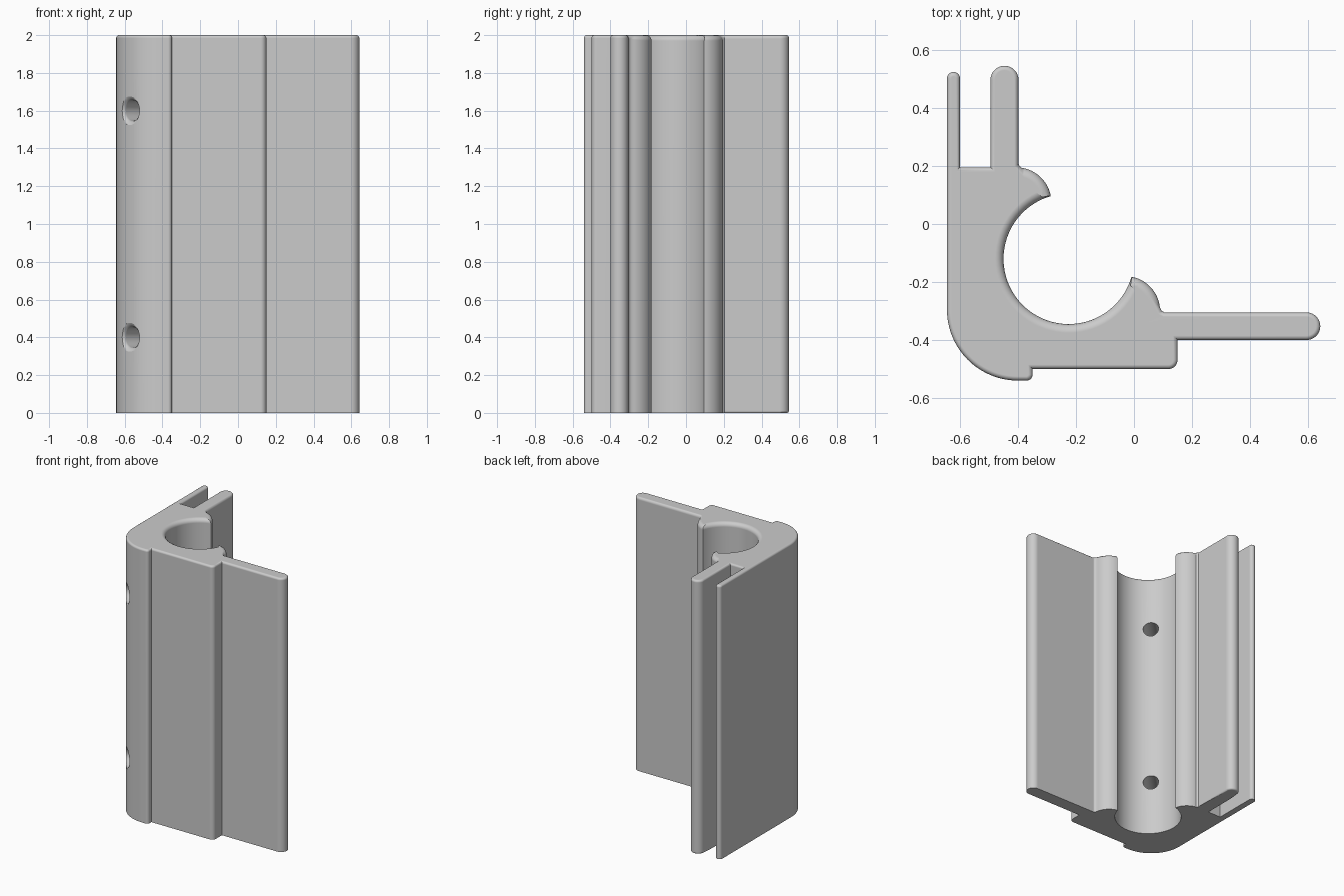
import bpy
import bmesh
from math import sin, cos, pi, radians
from mathutils import Vector

default = bpy.data.objects.get("Cube")
if default:
    bpy.data.objects.remove(default, do_unlink=True)

HEIGHT = 2.0
BORE = Vector((-0.225, -0.12, 0))


def arc(cx, cy, r, start, end, n):
    """Points along an arc, angles in degrees."""
    angles = [radians(start + (end - start) * i / n) for i in range(n + 1)]
    return [(cx + r * cos(a), cy + r * sin(a)) for a in angles]


def new_object(name, bm):
    mesh = bpy.data.meshes.new(name)
    bm.to_mesh(mesh)
    bm.free()
    obj = bpy.data.objects.new(name, mesh)
    bpy.context.collection.objects.link(obj)
    return obj


# Outer outline: thin fin, rounded corner, steps, side fin
outer = arc(-0.6225, 0.502, 0.0225, 0, 180, 12)
outer += arc(-0.40, -0.295, 0.245, 180, 270, 24)
outer += arc(-0.37, -0.52, 0.02, 270, 360, 6) + [(-0.35, -0.50)]
outer += arc(0.12, -0.47, 0.03, 270, 360, 6) + [(0.15, -0.40)]
outer += arc(0.595, -0.3525, 0.0475, 270, 450, 16)
outer += [(0.105, -0.305), (0.095, -0.299)]

# Inner outline: lip, round bore, lip
inner = arc(-0.03, -0.30, 0.12, 6, 79, 12)
inner += arc(BORE.x, BORE.y, 0.225, -16, -254, 48)
inner += arc(-0.405, 0.075, 0.12, 11, 82, 12)

# Thick fin and slot floor
back = [(-0.398, 0.205)] + arc(-0.4465, 0.497, 0.0485, 0, 180, 16)
back += [(-0.495, 0.195), (-0.60, 0.195)]

# Extrude the outline, weighting the rim edges for rounding
outline = outer + inner + back
bm = bmesh.new()
weight = bm.edges.layers.float.new("bevel_weight_edge")
low = [bm.verts.new((x, y, 0)) for x, y in outline]
high = [bm.verts.new((x, y, HEIGHT)) for x, y in outline]
bm.faces.new(reversed(low))
bm.faces.new(high)
count = len(outline)
for i in range(count):
    j = (i + 1) % count
    bm.faces.new((low[i], low[j], high[j], high[i]))
    on_bore = len(outer) <= i < len(outer) + len(inner) - 1
    bm.edges.get((high[i], high[j]))[weight] = 1.0 if on_bore else 0.5
    if min(low[i].co.y, low[j].co.y) > 0.2 and low[i].co.x > -0.5:
        bm.edges.get((low[i], low[j]))[weight] = 0.4
bracket = new_object("corner_bracket", bm)

# Cutter for two countersunk screw holes through the rounded corner
hole_profile = [(0.1, 0.052), (0.465, 0.054), (0.475, 0.058),
                (0.485, 0.066), (0.49, 0.076), (0.6, 0.078)]
axis = Vector((-1, -1, 0)).normalized()
side = Vector((1, -1, 0)).normalized()
up = Vector((0, 0, 1))
bm = bmesh.new()
SIDES = 32
for z in (0.4, 1.6):
    rings = []
    for dist, r in hole_profile:
        centre = BORE + axis * dist + up * z
        angles = [2 * pi * k / SIDES for k in range(SIDES)]
        rings.append([bm.verts.new(centre + (side * cos(a) + up * sin(a)) * r)
                      for a in angles])
    for a, b in zip(rings, rings[1:]):
        for k in range(SIDES):
            m = (k + 1) % SIDES
            bm.faces.new((a[k], a[m], b[m], b[k]))
    bm.faces.new(rings[0])
    bm.faces.new(rings[-1])
bmesh.ops.recalc_face_normals(bm, faces=bm.faces)
cutter = new_object("hole_cutter", bm)
cutter.hide_render = True

# Round the rims, drill the holes
bpy.ops.object.select_all(action="DESELECT")
bracket.select_set(True)
bpy.context.view_layer.objects.active = bracket
bevel = bracket.modifiers.new("rounded_rims", "BEVEL")
bevel.limit_method = "WEIGHT"
bevel.width = 0.03
bevel.segments = 4
bevel.use_clamp_overlap = False
drill = bracket.modifiers.new("screw_holes", "BOOLEAN")
drill.operation = "DIFFERENCE"
drill.solver = "EXACT"
drill.object = cutter
for name in ("rounded_rims", "screw_holes"):
    bpy.ops.object.modifier_apply(modifier=name)
bpy.data.objects.remove(cutter, do_unlink=True)

# Plain grey finish
grey = bpy.data.materials.new("light_grey")
grey.use_nodes = True
colour = (0.6, 0.6, 0.6, 1)
grey.diffuse_color = colour
grey.node_tree.nodes["Principled BSDF"].inputs["Base Color"].default_value = colour
bracket.data.materials.clear()
bracket.data.materials.append(grey)

# Smooth curves, crisp corners, flat large faces
bpy.ops.object.shade_smooth_by_angle(angle=radians(35))
flat = bracket.modifiers.new("flat_faces", "WEIGHTED_NORMAL")
flat.keep_sharp = True
